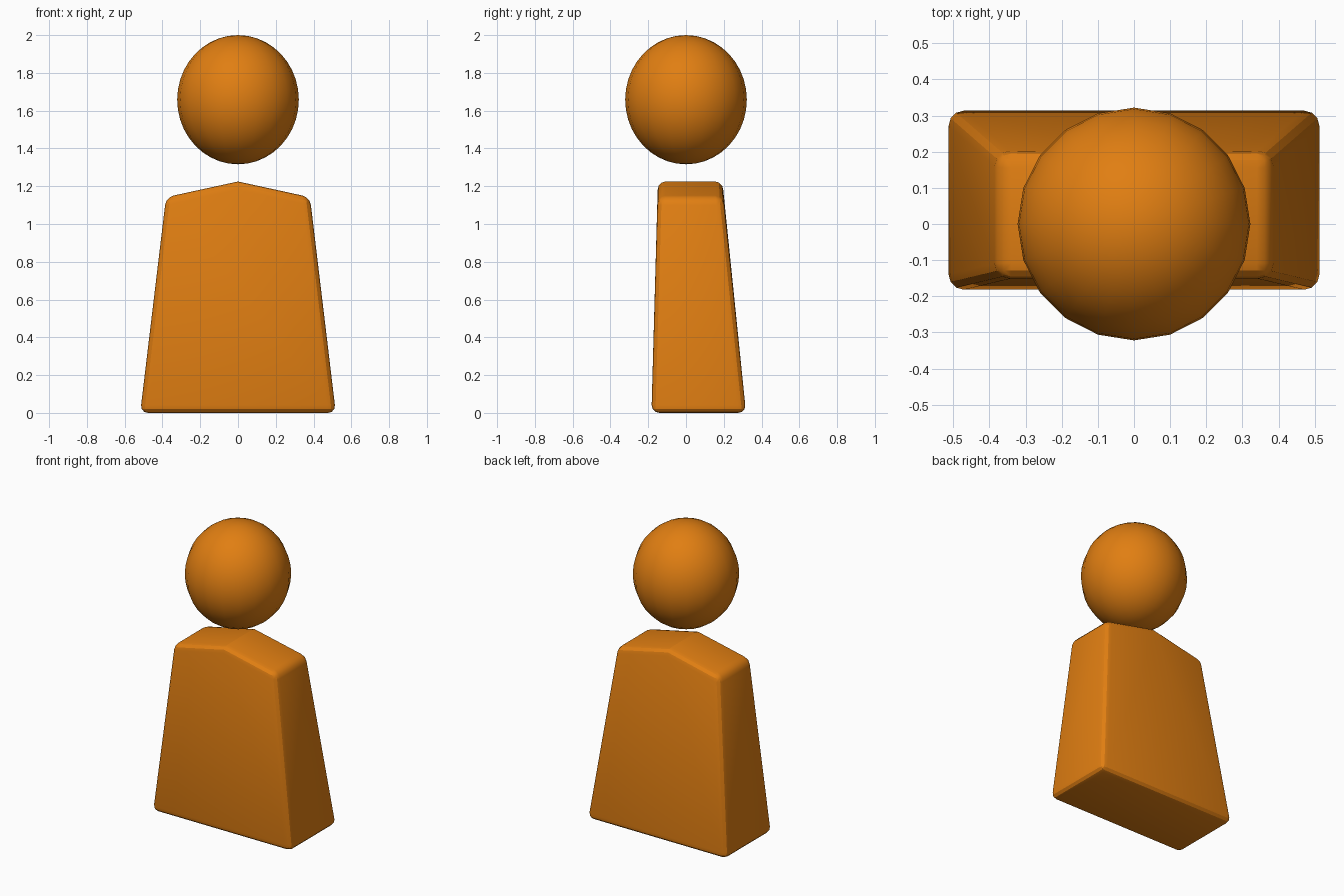
import bpy, bmesh

if "Cube" in bpy.data.objects:
    bpy.data.objects.remove(bpy.data.objects["Cube"])

orange = bpy.data.materials.new("orange")
orange.diffuse_color = (0.75, 0.21, 0.006, 1)
orange.use_nodes = True
orange.node_tree.nodes["Principled BSDF"].inputs["Base Color"].default_value = orange.diffuse_color


def finish(obj):
    obj.data.materials.append(orange)
    bpy.ops.object.select_all(action='DESELECT')
    bpy.context.view_layer.objects.active = obj
    obj.select_set(True)


# Head: slightly tall sphere
bpy.ops.mesh.primitive_uv_sphere_add(segments=20, ring_count=20, radius=1, location=(0, 0, 1.658))
head = bpy.context.object
head.name = "head"
head.scale = (0.322, 0.322, 0.342)
finish(head)
bpy.ops.object.transform_apply(location=False, rotation=False, scale=True)
bpy.ops.object.shade_smooth()

# Torso: tapered block with a ridged shoulder line
front = [(-0.518, -0.183, 0), (0.518, -0.183, 0), (0.381, -0.15, 1.142),
         (0, -0.15, 1.225), (-0.381, -0.15, 1.142)]
back_y = [0.318, 0.318, 0.198, 0.196, 0.198]
bm = bmesh.new()
f = [bm.verts.new(p) for p in front]
b = [bm.verts.new((p[0], y, p[2])) for p, y in zip(front, back_y)]
bm.faces.new(f)
bm.faces.new(b[::-1])
for i in range(5):
    j = (i + 1) % 5
    bm.faces.new((f[i], b[i], b[j], f[j]))
bmesh.ops.recalc_face_normals(bm, faces=bm.faces)
mesh = bpy.data.meshes.new("torso")
bm.to_mesh(mesh)
bm.free()
torso = bpy.data.objects.new("torso", mesh)
bpy.context.collection.objects.link(torso)
finish(torso)

# Rounded edges, leaving the shallow shoulder ridge sharp
bevel = torso.modifiers.new("rounded_edges", 'BEVEL')
bevel.width = 0.042
bevel.segments = 3
bevel.limit_method = 'ANGLE'
bevel.angle_limit = 0.6
bpy.ops.object.modifier_apply(modifier="rounded_edges")
bpy.ops.object.shade_smooth_by_angle(angle=0.4)
